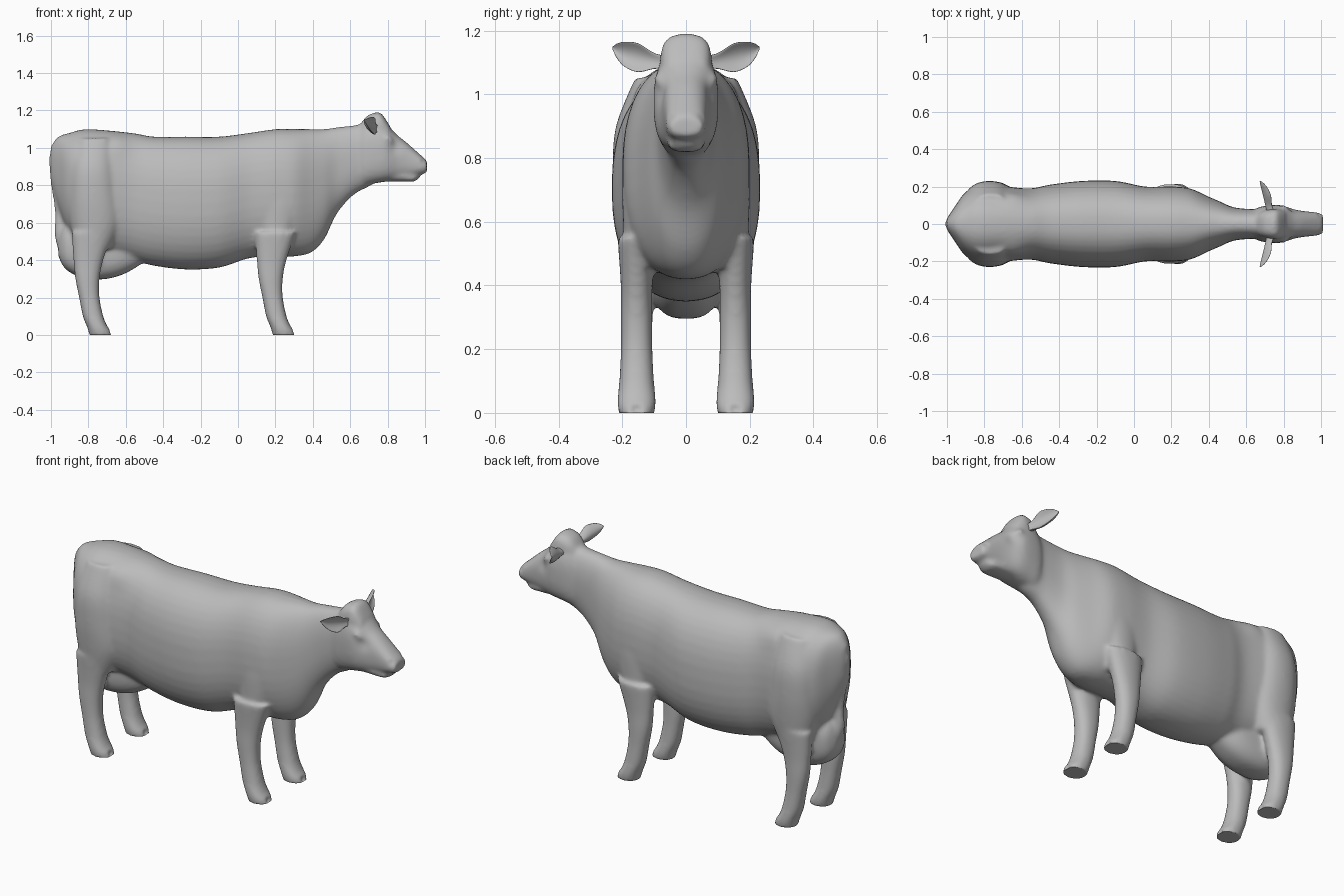
import bpy, bmesh, math
from mathutils import Vector

start_cube = bpy.data.objects.get("Cube")
if start_cube:
    bpy.data.objects.remove(start_cube, do_unlink=True)

hide = bpy.data.materials.new("grey_hide")
hide.use_nodes = True
GREY = (0.5, 0.5, 0.5, 1)
hide.diffuse_color = GREY
hide.node_tree.nodes["Principled BSDF"].inputs["Base Color"].default_value = GREY

# Axis of the loft, then the axis of its low/high limits, then its width axis
AXES = {"x": (0, 2, 1), "z": (2, 0, 1), "y": (1, 2, 0)}
SIDES = (1, -1)


def spline(rows, steps=6):
    """Smoothly fill in rows between the given sections."""
    filled = []
    for i in range(len(rows) - 1):
        before, start = rows[max(i - 1, 0)], rows[i]
        end, after = rows[i + 1], rows[min(i + 2, len(rows) - 1)]
        for k in range(steps):
            t = k / steps
            filled.append([b + t * ((c - a) / 2 + t * (a - 2.5 * b + 2 * c - d / 2
                           + t * (1.5 * (b - c) + (d - a) / 2)))
                           for a, b, c, d in zip(before, start, end, after)])
    return filled + [list(rows[-1])]


def loft(bm, axis, rows, high=2.2, low=2.2, side=1, centre=0, lean=0, cup=0, sides=40):
    """Skin rounded sections given as (position, low limit, high limit, half width)."""
    along, tall, wide = AXES[axis]
    rings = []
    for position, bottom, top, half in spline(rows):
        ring = []
        for k in range(sides):
            angle = math.tau * k / sides
            cosine, sine = math.cos(angle), math.sin(angle)
            power = 2 / (high if cosine > 0 else low)
            up = math.copysign(abs(cosine) ** power, cosine)
            out = math.copysign(abs(sine) ** power, sine)
            co = Vector()
            co[along] = position
            co[tall] = (bottom + top) / 2 + up * (top - bottom) / 2
            co[wide] = centre + lean * position + out * half + cup * up * up * (top - bottom)
            co.y *= side
            ring.append(bm.verts.new(co))
        rings.append(ring)
    faces = [bm.faces.new(rings[0]), bm.faces.new(rings[-1])]
    for ring, following in zip(rings, rings[1:]):
        for k in range(sides):
            n = (k + 1) % sides
            faces.append(bm.faces.new((ring[k], ring[n], following[n], following[k])))
    bmesh.ops.recalc_face_normals(bm, faces=faces)


def finish(bm, name):
    """Turn the mesh data into a smooth shaded object."""
    mesh = bpy.data.meshes.new(name)
    bm.to_mesh(mesh)
    bm.free()
    mesh.materials.append(hide)
    obj = bpy.data.objects.new(name, mesh)
    bpy.context.collection.objects.link(obj)
    for poly in mesh.polygons:
        poly.use_smooth = True
    return obj


skin = bmesh.new()

# Torso and neck
loft(skin, "x", [
    (-1, .82, 1.01, .03), (-.96, .68, 1.06, .09), (-.9, .54, 1.08, .17),
    (-.8, .45, 1.1, .21), (-.57, .4, 1.08, .19), (-.45, .37, 1.06, .21),
    (-.28, .35, 1.06, .23), (-.1, .36, 1.06, .23), (.06, .41, 1.08, .2),
    (.2, .42, 1.1, .2), (.3, .42, 1.1, .19), (.39, .44, 1.1, .15),
    (.46, .51, 1.1, .12), (.53, .65, 1.11, .09), (.62, .75, 1.12, .08),
    (.71, .8, 1.13, .08), (.77, .86, 1.08, .06)], high=2.35, low=2.3)

# Head, lower jaw and poll
loft(skin, "x", [
    (.62, .82, 1.08, .06), (.67, .8, 1.13, .09), (.73, .81, 1.15, .1),
    (.79, .82, 1.13, .1), (.85, .83, 1.07, .08), (.9, .84, 1.03, .07),
    (.99, .86, .95, .06), (1.01, .87, .93, .05)], high=2.4, low=2.8)
loft(skin, "x", [(.8, .82, .9, .06), (.88, .82, .88, .06),
                 (.94, .82, .86, .05), (.97, .84, .86, .03)], low=2.6)
loft(skin, "x", [(.65, 1, 1.12, .05), (.69, 1, 1.17, .07), (.74, 1, 1.19, .08),
                 (.77, 1, 1.18, .08), (.81, 1, 1.12, .07)], high=2.9)

# Udder
loft(skin, "x", [
    (-.96, .42, .52, .04), (-.92, .35, .6, .09), (-.82, .3, .6, .11),
    (-.7, .3, .6, .11), (-.6, .33, .6, .1), (-.5, .39, .5, .06)], low=2.7)

# Shins and hooves, the hind pair repeating the front pair further back
for side in SIDES:
    for offset in (0, -.98):
        shin = [(-.02, .19, .31, .05), (.02, .18, .3, .06), (.05, .17, .28, .06),
                (.1, .15, .26, .055), (.2, .13, .24, .05), (.3, .11, .24, .05),
                (.4, .1, .26, .05), (.55, .09, .31, .06)]
        loft(skin, "z", [(z, back + offset, front + offset, half)
                         for z, back, front, half in shin], side=side, centre=.155)

    # Shoulder, thigh and eye bulge
    loft(skin, "z", [(.46, .12, .28, .09), (.7, .08, .35, .1), (.85, .11, .32, .08),
                     (.97, .16, .27, .04)], side=side, centre=.1)
    loft(skin, "z", [(.46, -.86, -.68, .09), (.6, -.9, -.62, .11), (.75, -.91, -.63, .12),
                     (.9, -.9, -.65, .11), (1.05, -.85, -.69, .05)], side=side, centre=.11)
    loft(skin, "x", [(.77, 1.04, 1.05, .01), (.8, 1.03, 1.07, .015),
                     (.83, 1.03, 1.04, .01)], side=side, centre=.085)

# Tail with its tuft
loft(skin, "z", [(1.04, -.98, -.93, .02), (.95, -1.01, -.95, .02), (.8, -1, -.94, .02),
                 (.66, -.98, -.92, .02), (.53, -.98, -.92, .03), (.45, -.96, -.93, .01)])

# Fuse everything into one soft skin
raw = finish(skin, "raw_shape")
remesh = raw.modifiers.new("fuse", "REMESH")
remesh.mode = "VOXEL"
remesh.voxel_size = 0.01
soften = raw.modifiers.new("soften", "SMOOTH")
soften.factor, soften.iterations = 0.5, 12
fused = bpy.data.meshes.new_from_object(
    raw.evaluated_get(bpy.context.evaluated_depsgraph_get()))
bpy.data.objects.remove(raw, do_unlink=True)
body = bmesh.new()
body.from_mesh(fused)
bpy.data.meshes.remove(fused)


def press(centre, push, radius):
    """Sculpt a soft dent or bulge."""
    centre, push = Vector(centre), Vector(push)
    for vert in body.verts:
        near = (vert.co - centre).length / radius
        if near < 2.5:
            vert.co += push * math.exp(-near * near)


# Nostrils, cheek hollows, hip bones and hoof clefts
for side in SIDES:
    press((.985, .04 * side, .92), (-.014, -.008 * side, 0), .014)
    press((.84, .09 * side, 1), (0, -.008 * side, 0), .035)
    press((-.64, .15 * side, 1.03), (0, .012 * side, .008), .07)
    for toe in (.3, -.68):
        press((toe, .155 * side, .01), (-.012, 0, 0), .014)

# Stand flat on the ground
for vert in body.verts:
    vert.co.z = max(vert.co.z, 0)
finish(body, "cow_body")

# Cupped leaf-shaped ears
ears = bmesh.new()
for side in SIDES:
    loft(ears, "y", [
        (.06, 1.08, 1.12, .02), (.1, 1.08, 1.13, .015), (.15, 1.07, 1.16, .01),
        (.19, 1.085, 1.165, .007), (.215, 1.11, 1.16, .005), (.23, 1.14, 1.15, .002)],
        side=side, centre=.75, lean=-.33, cup=.35, sides=24)
finish(ears, "ears")
